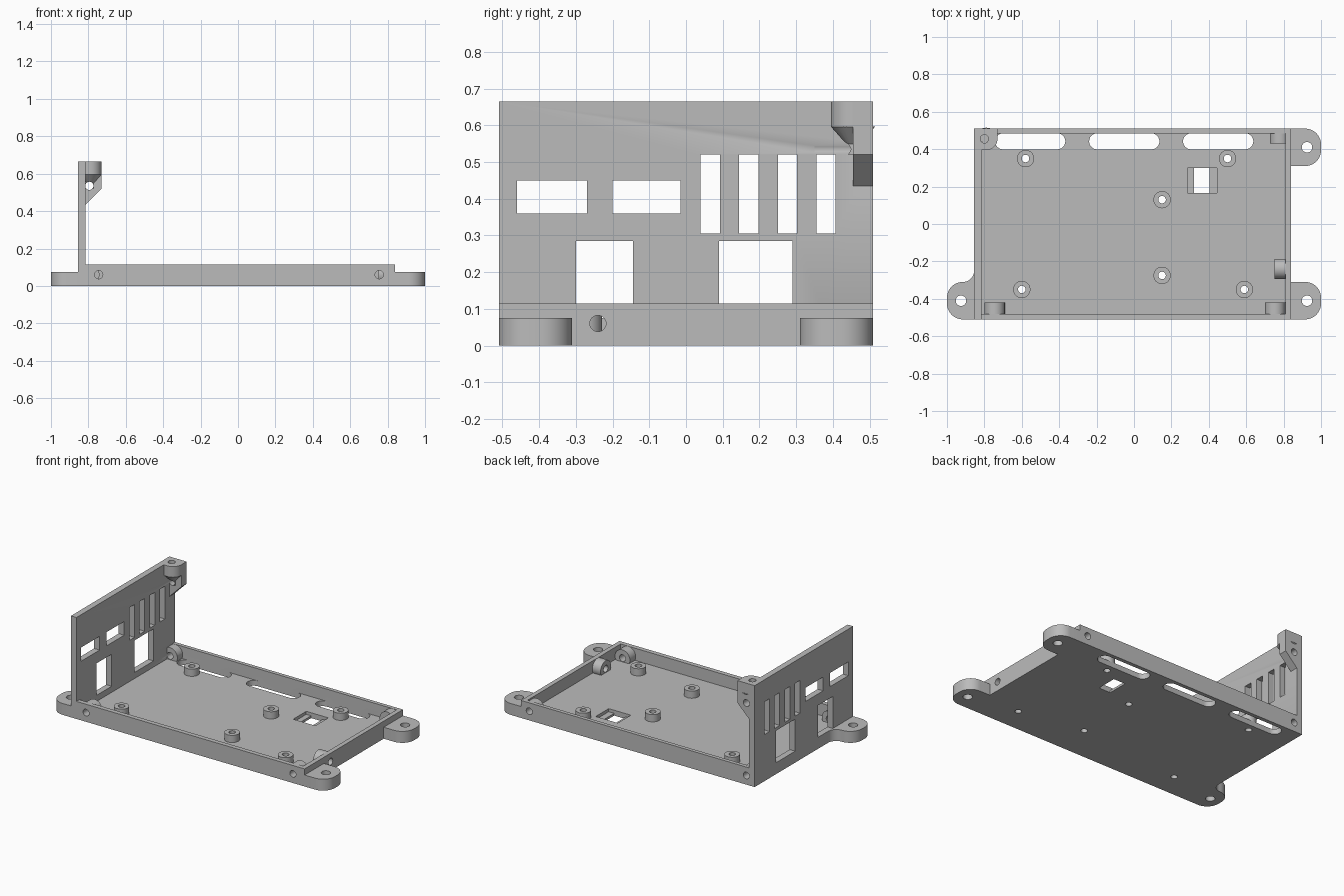
import bpy, bmesh, math
from mathutils import Vector, Matrix

if "Cube" in bpy.data.objects:
    bpy.data.objects.remove(bpy.data.objects["Cube"], do_unlink=True)

grey = bpy.data.materials.new("plain grey")
grey.use_nodes = True
grey.diffuse_color = (0.5, 0.5, 0.5, 1)
grey.node_tree.nodes["Principled BSDF"].inputs["Base Color"].default_value = (0.5, 0.5, 0.5, 1)

parts, holes = [], []


def finish(name, bm, group):
    bmesh.ops.recalc_face_normals(bm, faces=bm.faces)
    mesh = bpy.data.meshes.new(name)
    bm.to_mesh(mesh)
    bm.free()
    mesh.materials.append(grey)
    obj = bpy.data.objects.new(name, mesh)
    bpy.context.scene.collection.objects.link(obj)
    group.append(obj)
    return obj


def box(name, x, y, z, group):
    bm = bmesh.new()
    bmesh.ops.create_cube(bm, size=1)
    for v in bm.verts:
        v.co = Vector([(a + b) / 2 + c * (b - a) for (a, b), c in zip((x, y, z), v.co)])
    return finish(name, bm, group)


def rod(name, start, end, radius, group, end_radius=None):
    """Cylinder or cone between two points."""
    a, b = Vector(start), Vector(end)
    turn = (b - a).to_track_quat("Z", "Y").to_matrix().to_4x4()
    bm = bmesh.new()
    bmesh.ops.create_cone(bm, cap_ends=True, segments=40, radius1=radius,
                          radius2=radius if end_radius is None else end_radius,
                          depth=(b - a).length, matrix=Matrix.Translation((a + b) / 2) @ turn)
    return finish(name, bm, group)


def prism(name, outline, shift, group):
    bm = bmesh.new()
    face = bm.faces.new([bm.verts.new(p) for p in outline])
    new = bmesh.ops.extrude_face_region(bm, geom=[face])["geom"]
    bmesh.ops.translate(bm, vec=shift, verts=[v for v in new if isinstance(v, bmesh.types.BMVert)])
    return finish(name, bm, group)


def arc(cx, cy, r, a, b, z, steps=12):
    return [(cx + r * math.cos(math.radians(a + (b - a) * i / steps)),
             cy + r * math.sin(math.radians(a + (b - a) * i / steps)), z) for i in range(steps + 1)]


def cut(obj, cutters):
    bpy.context.view_layer.objects.active = obj
    for c in cutters:
        mod = obj.modifiers.new("cut", "BOOLEAN")
        mod.object, mod.operation, mod.solver = c, "DIFFERENCE", "EXACT"
        bpy.ops.object.modifier_apply(modifier=mod.name)


FLOOR, RIM, SCREW_Z = 0.035, 0.115, 0.06

# Shallow tray, open towards the tall side wall
tray = box("tray", (-0.815, 0.84), (-0.51, 0.51), (0, RIM), parts)
cavity = box("cavity", (-0.9, 0.81), (-0.48, 0.485), (FLOOR, 0.3), [])
cut(tray, [cavity])
bpy.data.objects.remove(cavity, do_unlink=True)

# Tall side wall
box("side_wall", (-0.855, -0.815), (-0.51, 0.51), (0, 0.665), parts)

# Windows and vents of the side wall, given as y and z ranges
openings = [((-0.46, -0.27), (0.36, 0.45)), ((-0.20, -0.015), (0.36, 0.45)),
            ((-0.30, -0.145), (0.075, 0.285)), ((0.09, 0.29), (0.075, 0.285))]
openings += [((0.04 + i * 0.105, 0.092 + i * 0.105), (0.305, 0.52)) for i in range(4)]
for y, z in openings:
    box("window_cutter", (-0.9, -0.79), y, z, holes)

# Mounting tabs with rounded outer corners
for name, side, y in (("front_left_tab", 1, -0.41), ("back_left_tab", 1, 0.41),
                      ("front_right_tab", -1, -0.41)):
    inner = 0.84 if side > 0 else 0.855
    r = 0.085
    shape = [(inner, y - 0.1, 0)] + arc(1 - r, y - 0.1 + r, r, -90, 0, 0)
    shape += arc(1 - r, y + 0.1 - r, r, 0, 90, 0)
    if side < 0:
        shape += arc(0.915, -0.25, 0.06, -90, -180, 0)
    else:
        shape.append((inner, y + 0.1, 0))
    prism(name, [(side * px, py, pz) for px, py, pz in shape], (0, 0, 0.075), parts)
    rod("tab_hole_cutter", (side * 0.925, y, -0.1), (side * 0.925, y, 0.2), 0.028, holes)

# Board standoffs
for i, (x, y) in enumerate([(-0.58, 0.35), (0.5, 0.35), (0.15, 0.13),
                            (0.15, -0.275), (-0.6, -0.35), (0.59, -0.35)]):
    rod(f"standoff_{i + 1}", (x, y, 0.02), (x, y, 0.082), 0.046, parts)
    rod("standoff_cutter", (x, y, -0.1), (x, y, 0.2), 0.02, holes)

# Rounded vent slots in the floor
for x in (-0.555, -0.052, 0.45):
    slot = arc(x + 0.145, 0.442, 0.043, -90, 90, -0.1) + arc(x - 0.145, 0.442, 0.043, 90, 270, -0.1)
    prism("slot_cutter", slot, (0, 0, 0.3), holes)

# Stepped square opening in the floor
box("recess_cutter", (0.285, 0.445), (0.165, 0.30), (0.015, 0.1), holes)
box("opening_cutter", (0.32, 0.405), (0.165, 0.30), (-0.1, 0.05), holes)

# Screw bosses lying along the rim, each with a hole through the wall
for name, x, y_in, y_out in (("front_right_boss", -0.745, -0.42, -0.49), ("front_left_boss", 0.755, -0.42, -0.49),
                             ("back_right_boss", -0.795, 0.43, 0.495), ("back_left_boss", 0.78, 0.43, 0.495)):
    rod(name, (x, y_in, SCREW_Z), (x, y_out, SCREW_Z), 0.054, parts)
    y = math.copysign(1, y_in)
    rod("rim_hole_cutter", (x, y * 0.38, SCREW_Z), (x, y * 0.6, SCREW_Z), 0.022, holes)
rod("left_boss", (0.75, -0.24, SCREW_Z), (0.82, -0.24, SCREW_Z), 0.054, parts)
rod("side_hole_cutter", (0.7, -0.24, SCREW_Z), (0.9, -0.24, SCREW_Z), 0.022, holes)

# Upper corner: gusset plate, screw post and its tapered underside
gusset = [(-0.815, 0.455, 0.665), (-0.73, 0.455, 0.665), (-0.73, 0.455, 0.52), (-0.815, 0.455, 0.435)]
prism("corner_gusset", gusset, (0, 0.055, 0), parts)
post = [(-0.815, 0.47, 0.595), (-0.815, 0.395, 0.595)] + arc(-0.79, 0.455, 0.06, -90, 0, 0.595)
post.append((-0.73, 0.47, 0.595))
prism("screw_post", post, (0, 0, 0.07), parts)
rod("post_taper", (-0.79, 0.455, 0.596), (-0.79, 0.455, 0.545), 0.06, parts, 0.015)
rod("post_tip", (-0.79, 0.455, 0.55), (-0.79, 0.455, 0.52), 0.018, parts)
rod("post_hole_cutter", (-0.8, 0.455, 0.56), (-0.8, 0.455, 0.8), 0.022, holes)
rod("gusset_hole_cutter", (-0.795, 0.35, 0.535), (-0.795, 0.6, 0.535), 0.022, holes)


def bounds(obj):
    return [(min(c), max(c)) for c in zip(*[v.co for v in obj.data.vertices])]


# Cut every part with the holes that reach it, then drop the cutters
for obj in parts:
    mine = bounds(obj)
    cut(obj, [h for h in holes if all(a[0] < b[1] and b[0] < a[1] for a, b in zip(mine, bounds(h)))])
for h in holes:
    bpy.data.objects.remove(h, do_unlink=True)

bpy.ops.object.select_all(action="DESELECT")
for obj in parts:
    obj.select_set(True)
bpy.context.view_layer.objects.active = parts[0]
bpy.ops.object.shade_smooth_by_angle(angle=math.radians(30))
